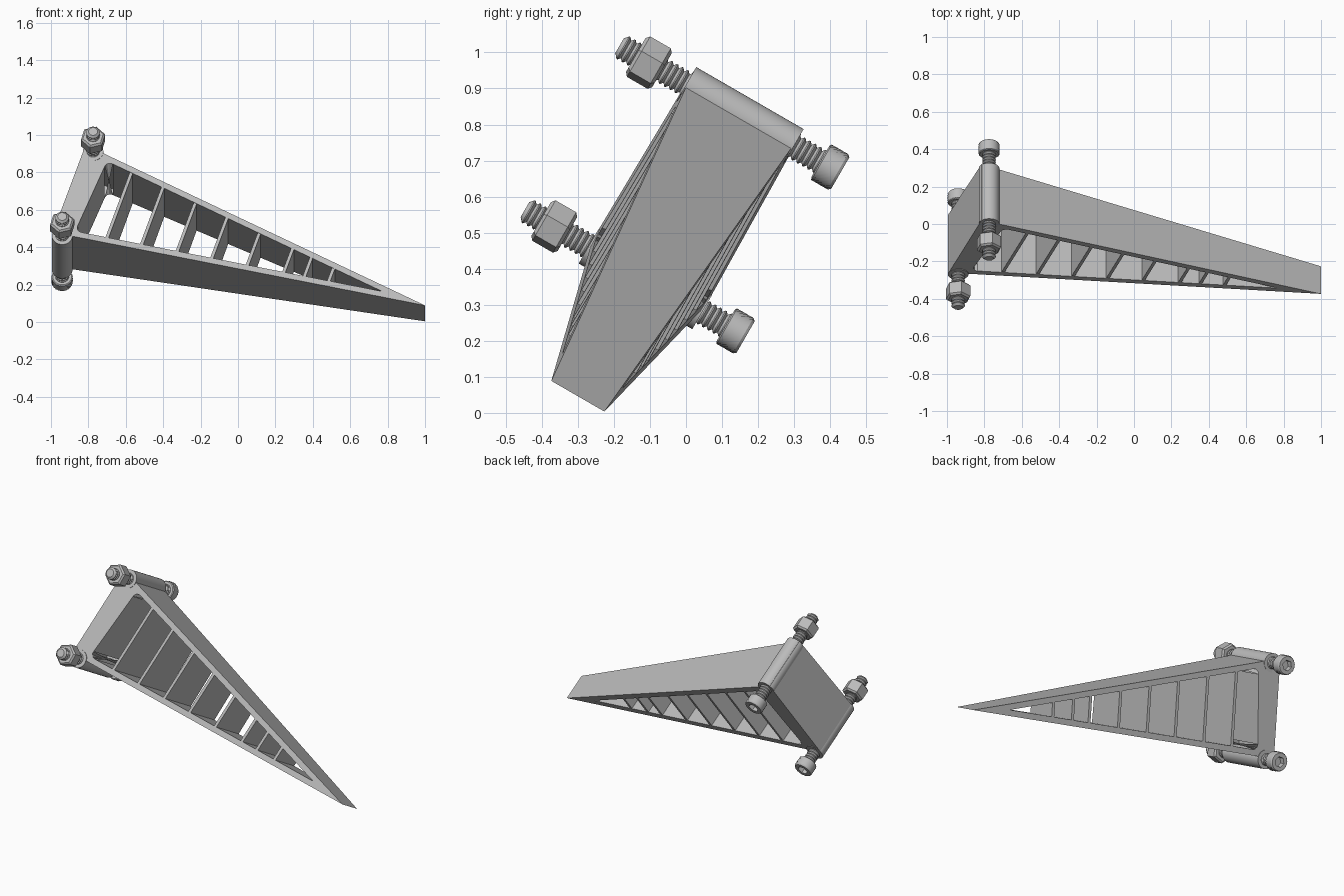
import bpy, bmesh, math
from mathutils import Vector

cube = bpy.data.objects.get("Cube")
if cube:
    bpy.data.objects.remove(cube)

grey = bpy.data.materials.new("mid_grey")
grey.use_nodes = True
grey.diffuse_color = (0.5, 0.5, 0.5, 1)
grey.node_tree.nodes["Principled BSDF"].inputs["Base Color"].default_value = (0.5, 0.5, 0.5, 1)

# The part leans 30 degrees: "up" runs along its height, "deep" along its bolts
TILT = math.radians(30)
DEEP = Vector((0, math.cos(TILT), -math.sin(TILT)))
UP = Vector((0, math.sin(TILT), math.cos(TILT)))
MID = -0.283


def place(x, v, w):
    return Vector((x, 0, 0)) + UP * v + DEEP * w


def half_depth(x):
    return 0.085 + 0.085 * (1 - x) / 1.75


def finish(bm, name, smooth=True):
    bmesh.ops.recalc_face_normals(bm, faces=bm.faces)
    mesh = bpy.data.meshes.new(name)
    bm.to_mesh(mesh)
    bm.free()
    mesh.materials.append(grey)
    obj = bpy.data.objects.new(name, mesh)
    bpy.context.collection.objects.link(obj)
    if smooth:
        bpy.ops.object.select_all(action='DESELECT')
        obj.select_set(True)
        bpy.context.view_layer.objects.active = obj
        bpy.ops.object.shade_smooth_by_angle(angle=math.radians(32))
    return obj


def two_sided(bm, points, scale=1.0):
    """Vertices of an outline on the tapered near and far faces."""
    return [[bm.verts.new(place(x, v, MID + s * scale * half_depth(x))) for x, v in points]
            for s in (-1, 1)]


def lathe(name, cx, cv, profile, sides, turn=0.0):
    """Turn (radius, depth, kind) rings about the bolt axis."""
    bm = bmesh.new()
    rings = []
    for n, (r, w, kind) in enumerate(profile):
        ring = []
        for i in range(sides):
            a = math.tau * i / sides + turn
            k = 1.0
            if kind == "hex":
                k = math.cos(math.pi / 6) / math.cos(a % (math.pi / 3) - math.pi / 6)
            elif kind == "knurl":
                k = 1.0 if (i + n) % 2 else 0.95
            ring.append(bm.verts.new(place(cx + r * k * math.cos(a), cv + r * k * math.sin(a), w)))
        rings.append(ring)
    for a, b in zip(rings, rings[1:]):
        for i in range(sides):
            j = (i + 1) % sides
            bm.faces.new((a[i], a[j], b[j], b[i]))
    bm.faces.new(rings[0])
    bm.faces.new(rings[-1])
    return finish(bm, name)


# Tapered triangular frame with a rounded opening
TIP = Vector((1.0, -0.11))
TOP = Vector((-0.815, 0.83))
LOW = Vector((-0.99, 0.285))
top_slope = (TOP.y - TIP.y) / (TIP.x - TOP.x)
low_slope = (LOW.y - TIP.y) / (TIP.x - LOW.x)


def inner_top(x):
    return TIP.y + top_slope * (1 - x) - 0.038


def inner_low(x):
    return TIP.y + low_slope * (1 - x) + 0.035


nose = 1 - 0.073 / (top_slope - low_slope)
outer = [TIP, TOP, LOW]
inner = [(nose, inner_top(nose)), (-0.70, inner_top(-0.70)), (-0.87, inner_low(-0.87))]

bm = bmesh.new()
out_near, out_far = two_sided(bm, outer)
in_near, in_far = two_sided(bm, inner)
for i in range(3):
    j = (i + 1) % 3
    for a, b in ((out_near, out_far), (in_near, in_far), (out_near, in_near), (out_far, in_far)):
        bm.faces.new((a[i], a[j], b[j], b[i]))
bm.edges.ensure_lookup_table()
corners = [bm.edges.get((in_near[i], in_far[i])) for i in (1, 2)]
bmesh.ops.bevel(bm, geom=corners, offset=0.035, segments=5, profile=0.5, affect='EDGES')
finish(bm, "wedge_frame")

# Slanted ribs across the opening, parallel to the wide end
lean = (TOP.x - LOW.x) / (TOP.y - LOW.y)
for n, x in enumerate((-0.70, -0.515, -0.325, -0.14, 0.05, 0.245, 0.355, 0.485)):
    v0 = inner_low(x)
    rise = (inner_top(x) - v0) / (1 + top_slope * lean)
    low = Vector((x - 0.015 * lean, v0 - 0.015))
    high = Vector((x + lean * (rise + 0.015), v0 + rise + 0.015))
    side = Vector((0.009, 0))
    bm = bmesh.new()
    near, far = two_sided(bm, [low - side, low + side, high + side, high - side], 0.99)
    bm.faces.new(near)
    bm.faces.new(far)
    for i in range(4):
        j = (i + 1) % 4
        bm.faces.new((near[i], near[j], far[j], far[i]))
    finish(bm, f"rib_{n + 1}", smooth=False)

# Bolt sleeves, threaded bolts, nuts and knurled socket heads at both corners
for label, cx, cv, half in (("upper", -0.775, 0.79, 0.172), ("lower", -0.94, 0.265, 0.182)):
    lathe(f"{label}_sleeve", cx, cv,
          [(0.055, MID - half, ""), (0.055, MID + half, "")], 40)

    pitch = 0.017
    start = -0.665
    thread = [(0.024, start - 0.004, "")]
    for i in range(38):
        w = start + i * pitch
        thread += [(0.028, w, ""), (0.036, w + pitch * 0.4, ""), (0.036, w + pitch * 0.6, "")]
    lathe(f"{label}_bolt_thread", cx, cv, thread, 24)

    lathe(f"{label}_nut", cx, cv,
          [(0.056, -0.617, ""), (0.067, -0.608, ""), (0.067, -0.542, ""), (0.056, -0.533, "")],
          6, math.radians(15))

    head = [(0.050, -0.026, "")]
    head += [(0.057, -0.022 + 0.0075 * i, "knurl") for i in range(8)]
    head += [(0.051, 0.038, ""), (0.031, 0.038, "hex"), (0.031, 0.004, "hex")]
    lathe(f"{label}_bolt_head", cx, cv, head, 48)
